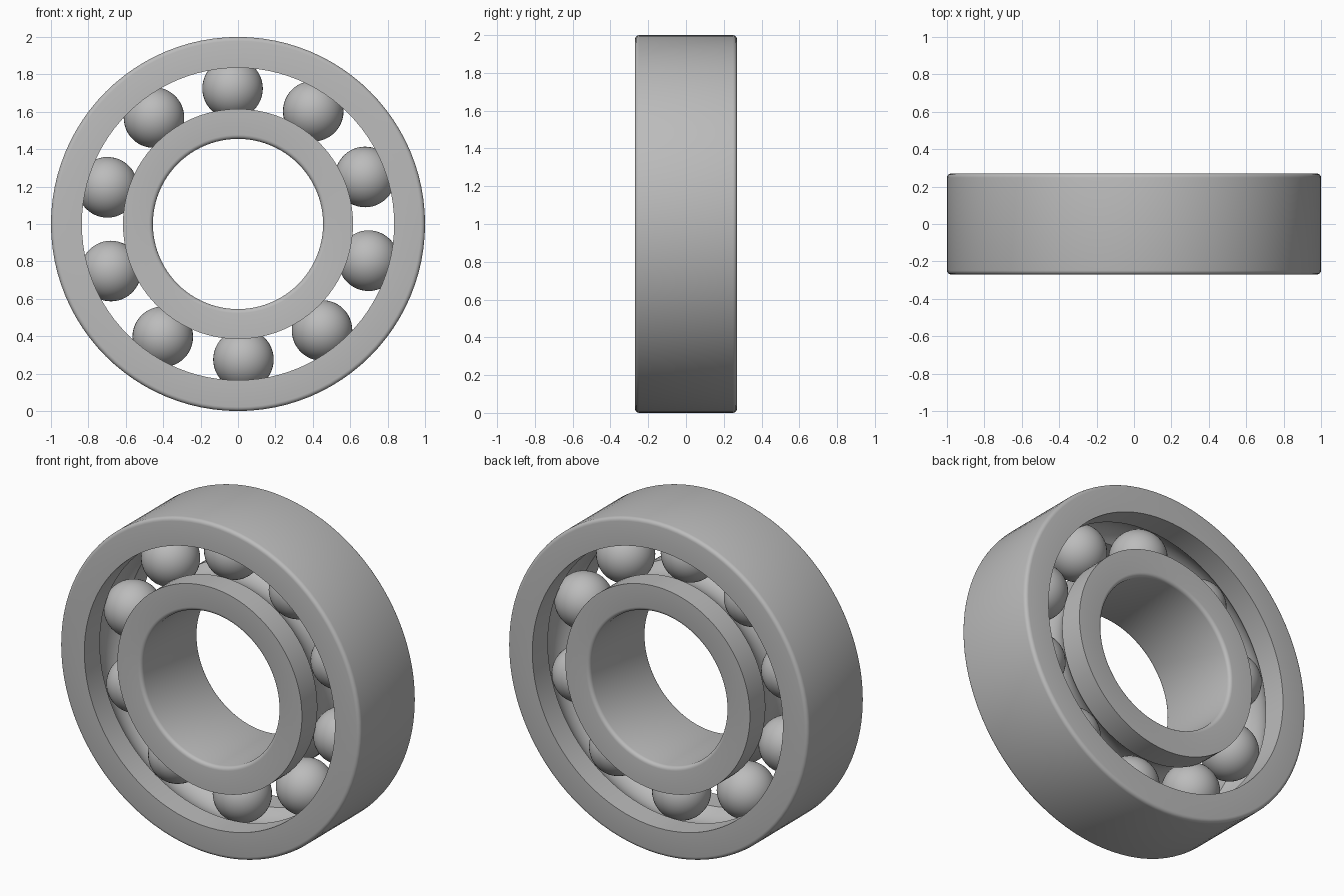
import bpy, bmesh
from math import sin, cos, acos, pi, radians
from mathutils import Matrix, Vector

cube = bpy.data.objects.get("Cube")
if cube:
    bpy.data.objects.remove(cube, do_unlink=True)

HALF_WIDTH, FILLET = 0.27, 0.022
PITCH, BALL, GROOVE = 0.725, 0.162, 0.165
BALL_COUNT, FIRST_ANGLE = 10, radians(92.3)

steel = bpy.data.materials.new("steel grey")
steel.use_nodes = True
steel.diffuse_color = (0.5, 0.5, 0.5, 1)
steel.node_tree.nodes["Principled BSDF"].inputs["Base Color"].default_value = (0.5, 0.5, 0.5, 1)


def finish(bm, name, angle):
    bmesh.ops.recalc_face_normals(bm, faces=bm.faces)
    mesh = bpy.data.meshes.new(name)
    bm.to_mesh(mesh)
    bm.free()
    obj = bpy.data.objects.new(name, mesh)
    bpy.context.collection.objects.link(obj)
    mesh.materials.append(steel)
    bpy.ops.object.select_all(action="DESELECT")
    obj.select_set(True)
    bpy.context.view_layer.objects.active = obj
    bpy.ops.object.shade_smooth_by_angle(angle=radians(angle))
    return obj


def race(name, plain, grooved):
    """Ring with a filleted plain side and a ball groove in the other side."""
    out = 1 if plain > grooved else -1
    arc = acos(abs(grooved - PITCH) / GROOVE)
    profile = [(grooved, -HALF_WIDTH)]
    # Ball groove
    for i in range(13):
        a = arc * (i / 6 - 1)
        profile.append((PITCH + out * GROOVE * cos(a), GROOVE * sin(a)))
    profile.append((grooved, HALF_WIDTH))
    # Rounded edges of the plain side
    for side in (1, -1):
        for i in range(5):
            a = pi / 2 * (i / 4 if side > 0 else 1 - i / 4)
            profile.append((plain - out * FILLET * (1 - sin(a)),
                            side * (HALF_WIDTH - FILLET * (1 - cos(a)))))
    bm = bmesh.new()
    verts = [bm.verts.new((r, y, 1)) for r, y in profile]
    edges = [bm.edges.new((v, verts[i - 1])) for i, v in enumerate(verts)]
    bmesh.ops.spin(bm, geom=verts + edges, cent=(0, 0, 1), axis=(0, 1, 0),
                   angle=2 * pi, steps=96, use_merge=True)
    bmesh.ops.remove_doubles(bm, verts=bm.verts, dist=0.0001)
    return finish(bm, name, 35)


race("outer_race", 1.0, 0.835)
race("inner_race", 0.455, 0.615)

# Balls between the races
for i in range(BALL_COUNT):
    a = FIRST_ANGLE - 2 * pi * i / BALL_COUNT
    bm = bmesh.new()
    bmesh.ops.create_uvsphere(
        bm, u_segments=40, v_segments=24, radius=BALL,
        matrix=Matrix.Translation(Vector((PITCH * cos(a), 0, 1 + PITCH * sin(a)))))
    finish(bm, f"ball_{i + 1}", 60)
